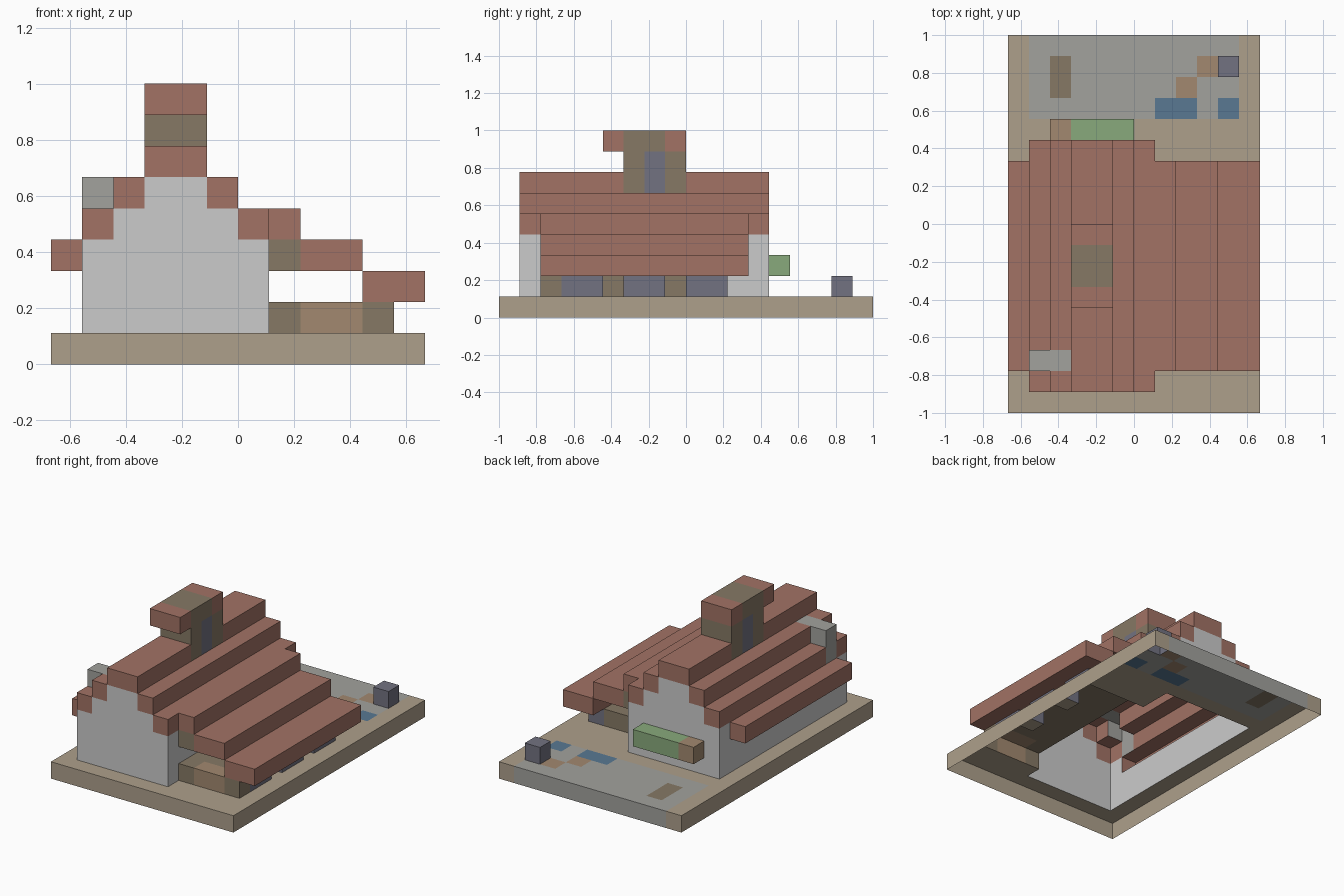
import bpy, bmesh
from mathutils import Vector

if "Cube" in bpy.data.objects:
    bpy.data.objects.remove(bpy.data.objects["Cube"])

U = 1 / 9          # edge of one block
STONE, TAN, RED = None, (0.42, 0.35, 0.26, 1), (0.36, 0.17, 0.13, 1)
TIMBER, OAK = (0.24, 0.19, 0.13, 1), (0.36, 0.25, 0.16, 1)
SLATE, GREEN, BLUE = (0.17, 0.17, 0.22, 1), (0.25, 0.40, 0.20, 1), (0.10, 0.19, 0.29, 1)
GREY = (0.36, 0.36, 0.34, 1)

cells = {}         # block position -> part name
colors = {}


def part(name, color, *boxes):
    """Fill boxes (x0, x1, y0, y1, z0, z1) in block units; later parts replace earlier ones."""
    colors[name] = color
    for x0, x1, y0, y1, z0, z1 in boxes:
        for x in range(x0, x1):
            for y in range(y0, y1):
                for z in range(z0, z1):
                    cells[x, y, z] = name


# ground plate with paved yard
part("ground_plate", TAN, (-6, 6, -9, 9, 0, 1))
part("yard_paving", GREY, (-5, 5, 5, 9, 0, 1))
part("yard_brown_slab", TIMBER, (-4, -3, 6, 8, 0, 1))
part("yard_orange_slabs", OAK, (3, 4, 7, 8, 0, 1), (2, 3, 6, 7, 0, 1))
part("yard_blue_slabs", BLUE, (1, 3, 5, 6, 0, 1), (4, 5, 5, 6, 0, 1))
part("yard_block", SLATE, (4, 5, 7, 8, 1, 2))

# house walls with stepped gables
part("house_walls", STONE, (-5, 1, -8, 4, 1, 4), (-4, 0, -8, 4, 4, 5), (-3, -1, -8, 4, 5, 6))

# side annex, timber and window bays
part("annex_timber", TIMBER, (1, 4, -7, 2, 1, 2), (4, 5, -7, -6, 1, 2), (1, 2, -7, 3, 3, 4))
part("annex_front_panel", OAK, (2, 4, -7, -6, 1, 2))
part("annex_windows", SLATE, (4, 5, -6, -4, 1, 2), (4, 5, -3, -1, 1, 2), (4, 5, 0, 2, 1, 2))

# stepped roofs
part("main_roof", RED, (-3, -1, -8, 4, 6, 7),
     (-4, -3, -8, 4, 5, 6), (-1, 0, -8, 4, 5, 6),
     (-5, -4, -8, 4, 4, 5), (0, 1, -8, 4, 4, 5))
part("roof_eaves", RED, (-6, -5, -7, 3, 3, 4), (1, 2, -7, 3, 4, 5),
     (2, 4, -7, 3, 3, 4), (4, 6, -7, 3, 2, 3))
part("roof_vent", GREY, (-5, -3, -7, -6, 5, 6), (-5, -4, -7, -6, 4, 5))

# chimney
part("chimney_shaft", TIMBER, (-3, -1, -3, 0, 6, 8))
part("chimney_panel", SLATE, (-3, -1, -2, -1, 6, 8))
part("chimney_cap", RED, (-3, -1, -4, 0, 8, 9))
part("chimney_cap_patch", TIMBER, (-3, -1, -3, -1, 8, 9))

# planter on the back wall
part("planter_plants", GREEN, (-3, 0, 4, 5, 2, 3))
part("planter_end", OAK, (-4, -3, 4, 5, 2, 3))

# one open shell per part: only outward faces, underside left open
for name, color in colors.items():
    bm = bmesh.new()
    for cell in [c for c, n in cells.items() if n == name]:
        centre = Vector(cell) + Vector((0.5, 0.5, 0.5))
        for axis in range(3):
            for sign in (1, -1):
                n = Vector((0, 0, 0))
                n[axis] = sign
                near = tuple(int(a + b) for a, b in zip(cell, n))
                if near in cells or near[2] < 0:
                    continue
                u = Vector((0, 0, 0))
                u[(axis + 1) % 3] = 0.5
                v = n.cross(u)
                mid = centre + n * 0.5
                bm.faces.new([bm.verts.new((mid + a * u + b * v) * U)
                              for a, b in ((-1, -1), (1, -1), (1, 1), (-1, 1))])
    bmesh.ops.remove_doubles(bm, verts=bm.verts, dist=1e-4)
    bmesh.ops.dissolve_limit(bm, angle_limit=0.01, verts=bm.verts, edges=bm.edges)
    mesh = bpy.data.meshes.new(name)
    bm.to_mesh(mesh)
    bm.free()
    obj = bpy.data.objects.new(name, mesh)
    bpy.context.collection.objects.link(obj)
    if color:
        mat = bpy.data.materials.new(name + "_color")
        mat.diffuse_color = color
        mat.use_nodes = True
        mat.node_tree.nodes["Principled BSDF"].inputs["Base Color"].default_value = mat.diffuse_color
        mesh.materials.append(mat)
